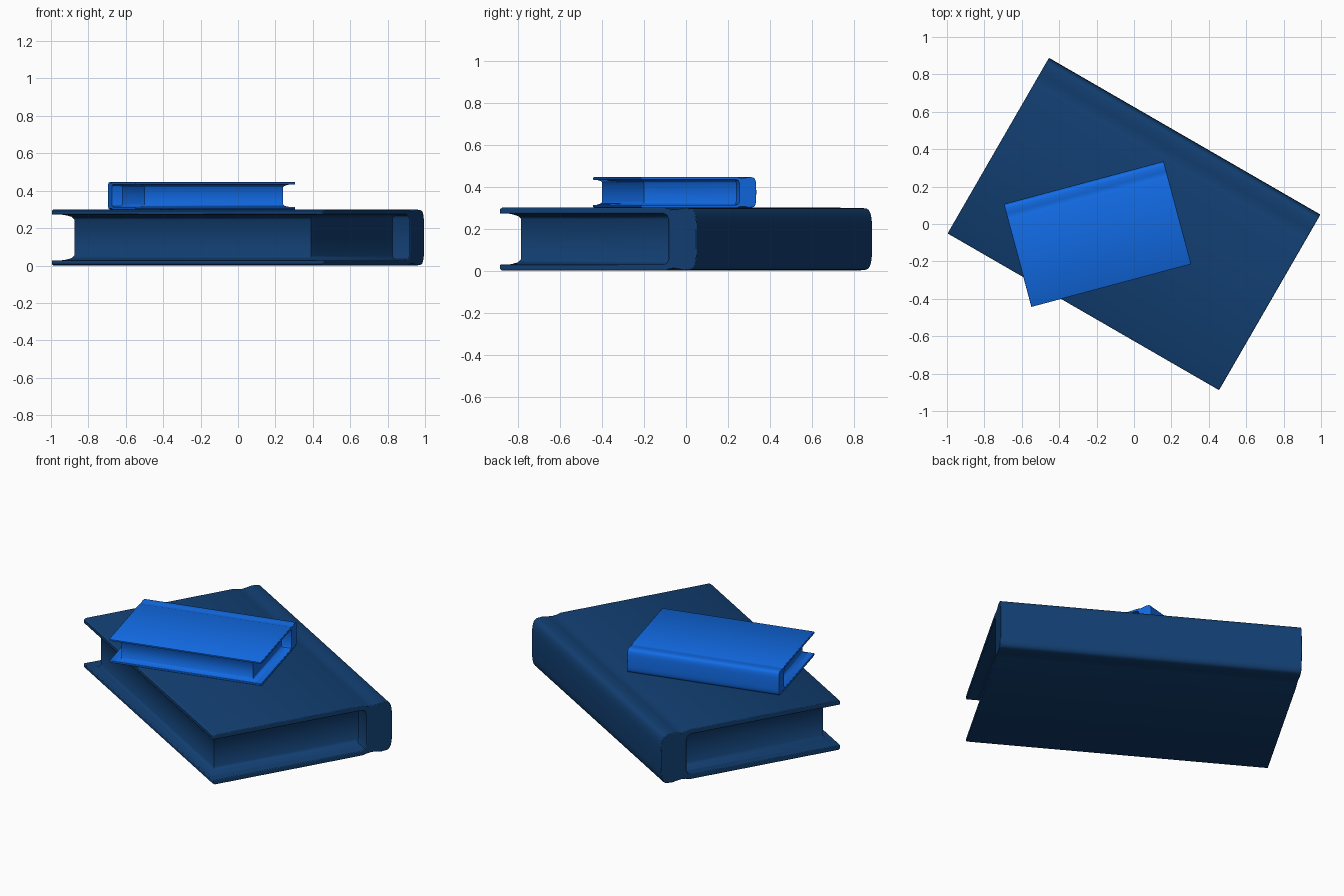
import bpy, bmesh, math

if "Cube" in bpy.data.objects:
    bpy.data.objects.remove(bpy.data.objects["Cube"])


def make_object(name, bm, mat, loc, angle, bevel):
    bmesh.ops.recalc_face_normals(bm, faces=bm.faces)
    mesh = bpy.data.meshes.new(name)
    bm.to_mesh(mesh)
    bm.free()
    mesh.materials.append(mat)
    ob = bpy.data.objects.new(name, mesh)
    bpy.context.collection.objects.link(ob)
    ob.location = loc
    ob.rotation_euler.z = math.radians(angle)
    if bevel:
        mod = ob.modifiers.new("soft_edges", 'BEVEL')
        mod.width = bevel
        mod.segments = 2
        mod.limit_method = 'ANGLE'
        mod.angle_limit = math.radians(65)
    bpy.context.view_layer.objects.active = ob
    ob.select_set(True)
    bpy.ops.object.shade_smooth_by_angle(angle=math.radians(40))
    ob.select_set(False)
    return ob


def make_book(name, colour, loc, angle, length, width, height, s, t):
    """s scales the details, t is the board thickness; the spine lies on local +y."""
    mat = bpy.data.materials.new(name + "_colour")
    mat.diffuse_color = (*colour, 1)
    mat.use_nodes = True
    mat.node_tree.nodes["Principled BSDF"].inputs["Base Color"].default_value = mat.diffuse_color
    L, W, H = length / 2, width / 2, height / 2
    hinge = W - 0.155 * s

    # Cover: C-shaped section with hinge grooves and rounded spine
    upper = [(hinge, H - t - 0.03 * s), (hinge - 0.01 * s, H - t - 0.008 * s),
             (hinge - 0.03 * s, H - t), (-W, H - t), (-W, H - 0.008 * s),
             (-W + 0.012 * s, H), (hinge - 0.02 * s, H),
             (hinge + 0.005 * s, H - 0.007 * s), (hinge + 0.03 * s, H - 0.01 * s),
             (hinge + 0.055 * s, H - 0.007 * s), (hinge + 0.085 * s, H - 0.001 * s),
             (W - 0.045 * s, H - 0.003 * s)]
    corner_z = H - 0.003 * s
    for i in range(1, 7):
        a = math.radians(90 * (1 - i / 7))
        upper.append((W - 0.045 * s + 0.045 * s * math.cos(a) ** 0.7,
                      corner_z * math.sin(a) ** 0.5))
    section = upper + [(W, 0)] + [(v, -z) for v, z in reversed(upper)]
    bm = bmesh.new()
    face = bm.faces.new([bm.verts.new((-L, v, z)) for v, z in section])
    out = bmesh.ops.extrude_face_region(bm, geom=[face])
    verts = [g for g in out["geom"] if isinstance(g, bmesh.types.BMVert)]
    bmesh.ops.translate(bm, vec=(2 * L, 0, 0), verts=verts)
    make_object(name + "_cover", bm, mat, loc, angle, 0.004 * s)

    # Page block: stacked rings that flare where they meet the boards
    bm = bmesh.new()
    half = [(H - t + 0.002, 0.065), (H - t - 0.004 * s, 0.03),
            (H - t - 0.012 * s, 0.010), (H - t - 0.026 * s, 0)]
    levels = half + [(-z, f) for z, f in reversed(half)]
    rings = []
    for z, flare in levels:
        f = flare * s
        x = L - 0.108 * s + f
        y0 = -W + 0.056 * s + min(f, 0.045 * s)
        y0 = -W + 0.056 * s - min(f, 0.045 * s)
        y1 = hinge + 0.02 * s
        rings.append([bm.verts.new(p) for p in
                      ((-x, y0, z), (x, y0, z), (x, y1, z), (-x, y1, z))])
    for a, b in zip(rings, rings[1:]):
        for i in range(4):
            j = (i + 1) % 4
            bm.faces.new((a[i], a[j], b[j], b[i]))
    bm.faces.new(rings[0])
    bm.faces.new(rings[-1])
    make_object(name + "_pages", bm, mat, loc, angle, 0)


# Large dark book on the ground, small bright book on top
make_book("large_book", (0.006, 0.05, 0.17), (0, 0, 0.15), -30,
          1.676, 1.084, 0.30, 1.0, 0.028)
make_book("small_book", (0.006, 0.15, 0.80), (-0.195, -0.054, 0.373), 15,
          0.885, 0.569, 0.147, 0.54, 0.014)
